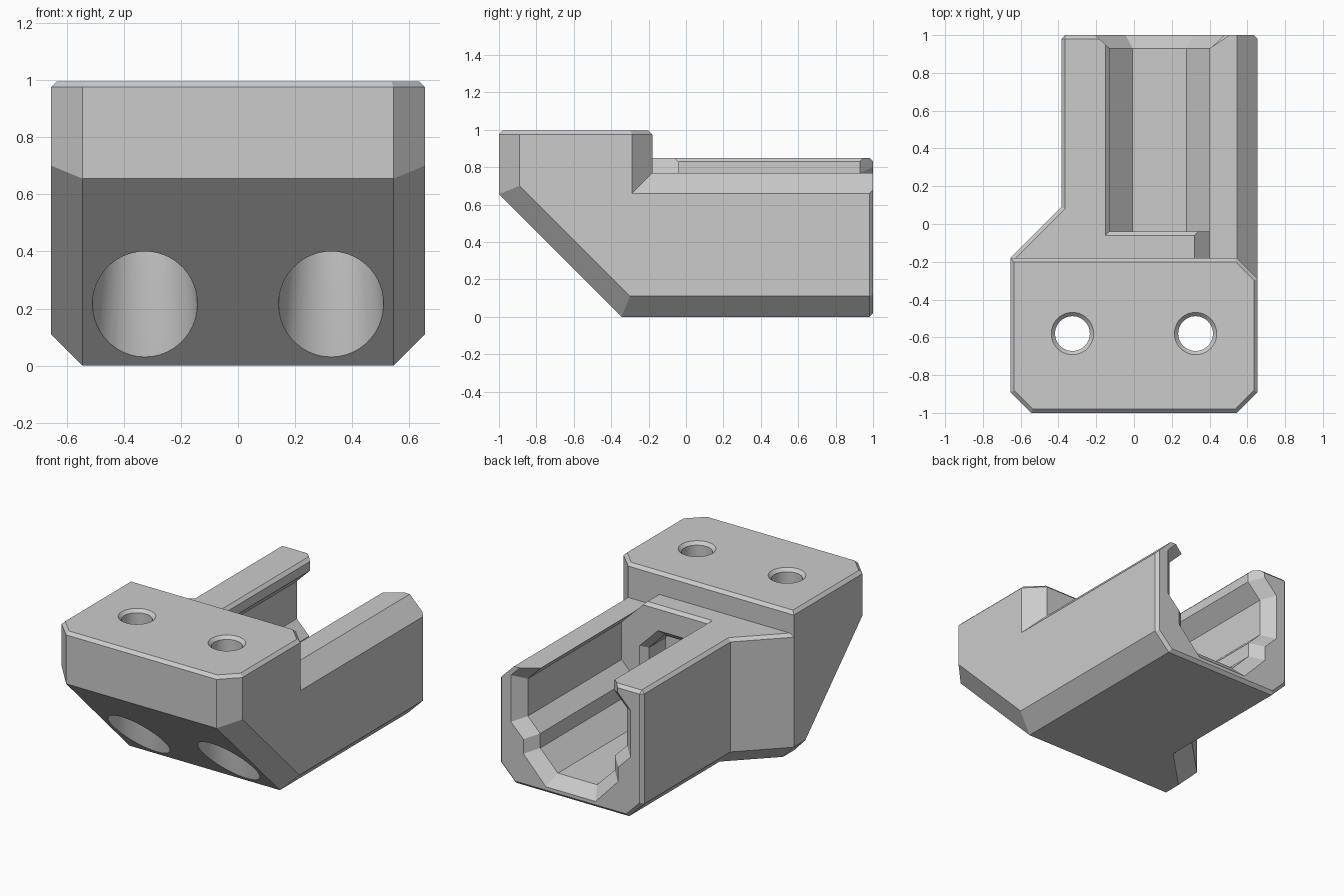
import bpy, bmesh
from math import pi, cos, sin
from mathutils import Vector

cube = bpy.data.objects.get("Cube")
if cube:
    bpy.data.objects.remove(cube)

grey = bpy.data.materials.new("plain_grey")
grey.use_nodes = True
COLOUR = (0.6, 0.6, 0.6, 1)
grey.diffuse_color = COLOUR
grey.node_tree.nodes["Principled BSDF"].inputs["Base Color"].default_value = COLOUR


def loft(name, rings):
    """Closed solid through rings of equal point count."""
    bm = bmesh.new()
    loops = [[bm.verts.new(p) for p in ring] for ring in rings]
    n = len(loops[0])
    for a, b in zip(loops, loops[1:]):
        for i in range(n):
            j = (i + 1) % n
            bm.faces.new((a[i], a[j], b[j], b[i]))
    bm.faces.new(loops[0])
    bm.faces.new(loops[-1])
    bmesh.ops.recalc_face_normals(bm, faces=bm.faces)
    mesh = bpy.data.meshes.new(name)
    bm.to_mesh(mesh)
    bm.free()
    mesh.materials.append(grey)
    ob = bpy.data.objects.new(name, mesh)
    bpy.context.collection.objects.link(ob)
    return ob


def circle_stack(name, cx, cy, levels, n=48):
    """Turned cutter on a vertical axis from (radius, z) levels."""
    return loft(name, [[(cx + r * cos(2 * pi * i / n), cy + r * sin(2 * pi * i / n), z)
                        for i in range(n)] for r, z in levels])


def cut(target, cutters):
    for c in cutters:
        mod = target.modifiers.new("cut", "BOOLEAN")
        mod.operation = "DIFFERENCE"
        mod.solver = "EXACT"
        mod.object = c
    bpy.context.view_layer.update()
    dg = bpy.context.evaluated_depsgraph_get()
    mesh = bpy.data.meshes.new_from_object(target.evaluated_get(dg))
    target.modifiers.clear()
    target.data = mesh
    for c in cutters:
        bpy.data.objects.remove(c)


def bevel_where(target, rule, width):
    """Chamfer the edges whose two end points pass the rule."""
    bm = bmesh.new()
    bm.from_mesh(target.data)
    bmesh.ops.remove_doubles(bm, verts=bm.verts, dist=0.0005)
    bmesh.ops.dissolve_limit(bm, angle_limit=0.01, verts=bm.verts, edges=bm.edges)
    edges = [e for e in bm.edges if len(e.link_faces) == 2
             and e.calc_face_angle(0) > 0.1 and rule(e.verts[0].co, e.verts[1].co)]
    bmesh.ops.bevel(bm, geom=edges, offset=width, offset_type="OFFSET",
                    segments=1, affect="EDGES", clamp_overlap=True)
    bmesh.ops.recalc_face_normals(bm, faces=bm.faces)
    bm.to_mesh(target.data)
    bm.free()


def near(a, b):
    return abs(a - b) < 0.002


W, STEP = 0.655, -0.18

# Body: stepped plan pulled up, front underside sliced off
plan = [(-W, -1), (W, -1), (W, 1), (-0.385, 1), (-0.385, 0.09), (-W, STEP)]
body = loft("mount_body", [[(x, y, z) for x, y in plan] for z in (0, 0.995)])
bm = bmesh.new()
bm.from_mesh(body.data)
res = bmesh.ops.bisect_plane(bm, geom=bm.verts[:] + bm.edges[:] + bm.faces[:],
                             plane_co=(0, -1, W), plane_no=(0, -1, -1), clear_outer=True)
bmesh.ops.edgeloop_fill(bm, edges=[e for e in res["geom_cut"] if isinstance(e, bmesh.types.BMEdge)])
bmesh.ops.recalc_face_normals(bm, faces=bm.faces)
bm.to_mesh(body.data)
bm.free()


# Wide chamfers: lower sides, slope sides and front corners
def wide_edges(a, b):
    if near(a.y, 1) and near(b.y, 1):
        return False
    floor = near(a.z, 0) and near(b.z, 0)
    slope = near(a.y + a.z, W - 1) and near(b.y + b.z, W - 1)
    front = near(a.y, -1) and near(b.y, -1)
    across = near(a.x, -b.x) and abs(a.x) > 0.5
    return (floor or slope or front) and not across


bevel_where(body, wide_edges, 0.11)

# Lower the rear part behind the clamping block
rail = [(-1, 0.85), (0.32, 0.85), (0.4, 0.77), (0.545, 0.77), (1, 0.315), (1, 1.2), (-1, 1.2)]
rail_a = [(min(x, 0.545), z if x < 1 or z > 1 else 0.77) for x, z in rail]
rail_a.pop(4)
side = [(0.53, 0.785), (1, 0.315), (1, 1.2), (0.53, 1.2)]
cut(body, [loft("rail_cutter", [[(x, y, z) for x, z in rail_a] for y in (STEP, 1.2)]),
           loft("side_cutter", [[(x, STEP - (x - 0.545), z) for x, z in side],
                                [(x, 1.2, z) for x, z in side]])])


# Narrow chamfers on the block top, tall wall and rear end
def narrow_edges(a, b):
    top = near(a.z, 0.995) and near(b.z, 0.995)
    wall = near(a.z, 0.85) and near(b.z, 0.85) and max(a.x, b.x) < -0.38 and not near(a.y, b.y)
    end = near(a.y, 1) and near(b.y, 1) and not (min(a.z, b.z) > 0.6 and max(a.x, b.x) > 0.35
                                                 and min(a.x, b.x) > 0.3)
    return top or wall or end


bevel_where(body, narrow_edges, 0.02)

# Channel with overhanging lips and a flared mouth
CX = 0.135
inner = [(0.142, 0.115), (0.27, 0.245), (0.27, 0.34), (0.36, 0.43), (0.36, 0.675), (0.265, 0.77), (0.265, 1.2)]
mouth = [(0.18, 0.042), (0.343, 0.215), (0.343, 0.31), (0.433, 0.4), (0.433, 0.705), (0.34, 0.8), (0.34, 1.2)]


def channel_ring(half, y):
    return [(CX + x, y, z) for x, z in half] + [(CX - x, y, z) for x, z in reversed(half)]


beyond = [(m[0] + (m[0] - i[0]) * 0.5, m[1] + (m[1] - i[1]) * 0.5) for i, m in zip(inner, mouth)]
channel = loft("channel_cutter", [channel_ring(inner, -0.04), channel_ring(inner, 0.93),
                                  channel_ring(mouth, 1), channel_ring(beyond, 1.035)])


# Fine chamfer around the top of the channel
def rim_ring(g, z):
    return [(-0.13 - g, -0.04 - g, z), (0.402, -0.04 - g, z), (0.402, 1.1, z), (-0.13 - g, 1.1, z)]


rim = loft("rim_cutter", [rim_ring(0, 0.83), rim_ring(0.06, 0.89)])


# Eight-sided recess in the end wall of the channel
def octagon(r, y):
    k = r / cos(pi / 8)
    return [(CX + k * cos(pi / 8 + i * pi / 4), y, 0.46 + k * sin(pi / 8 + i * pi / 4)) for i in range(8)]


recess = loft("recess_cutter", [octagon(0.25, -0.02), octagon(0.19, -0.08), octagon(0.19, -0.25)])
cut(body, [channel, rim, recess])

# Two screw holes: countersunk top, wide head clearance below
cutters = []
for s in (-1, 1):
    cutters.append(circle_stack("screw_cutter", s * 0.326, -0.58,
                                [(0.21, -0.02), (0.165, 0.4), (0.165, 0.65), (0.092, 0.65),
                                 (0.092, 0.975), (0.125, 1.008)]))
cut(body, cutters)

bpy.context.view_layer.objects.active = body
body.select_set(True)
bpy.ops.object.shade_smooth_by_angle(angle=0.3)
